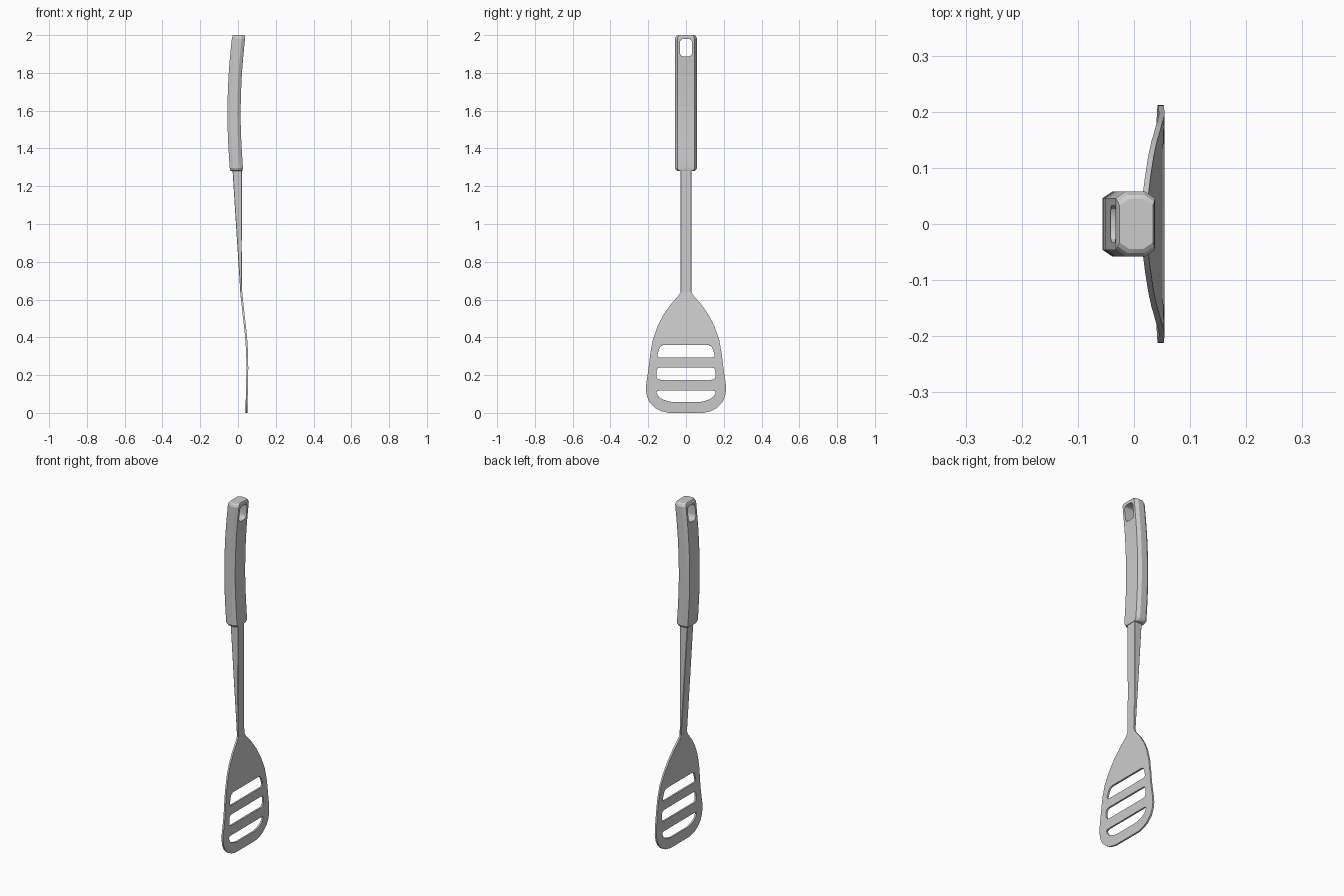
import bpy, bmesh, math
from mathutils import Vector

if "Cube" in bpy.data.objects:
    bpy.data.objects.remove(bpy.data.objects["Cube"])


def interp(keys, z):
    # Smooth (Catmull-Rom) interpolation of (z, value) pairs
    z = min(max(z, keys[0][0]), keys[-1][0])
    i = max(k for k in range(len(keys) - 1) if keys[k][0] <= z)
    slope = lambda a, b: (keys[b][1] - keys[a][1]) / (keys[b][0] - keys[a][0])
    n = len(keys) - 1
    (z0, v0), (z1, v1) = keys[i], keys[i + 1]
    m0, m1 = slope(max(i - 1, 0), i + 1), slope(i, min(i + 2, n))
    h = z1 - z0
    t = (z - z0) / h
    return ((2*t**3 - 3*t**2 + 1) * v0 + (t**3 - 2*t**2 + t) * h * m0
            + (3*t**2 - 2*t**3) * v1 + (t**3 - t**2) * h * m1)


def rounded(points, r, steps=4):
    # Replace every corner of a polygon by a small curve
    pts, out = [Vector(p) for p in points], []
    for i, p in enumerate(pts):
        a, b = pts[i - 1] - p, pts[(i + 1) % len(pts)] - p
        s = p + a.normalized() * min(r, a.length * 0.45)
        e = p + b.normalized() * min(r, b.length * 0.45)
        for k in range(steps + 1):
            t = k / steps
            out.append(s * (1-t)**2 + p * 2*t*(1-t) + e * t*t)
    return out


def mirrored(half):
    # Right half, listed top to bottom, becomes a closed outline
    return half + [(-y, z) for y, z in reversed(half)]


def finish(bm, name):
    bmesh.ops.recalc_face_normals(bm, faces=bm.faces)
    mesh = bpy.data.meshes.new(name)
    bm.to_mesh(mesh)
    bm.free()
    ob = bpy.data.objects.new(name, mesh)
    bpy.context.collection.objects.link(ob)
    return ob


def apply_and_smooth(ob, angle=25):
    bpy.ops.object.select_all(action='DESELECT')
    ob.select_set(True)
    bpy.context.view_layer.objects.active = ob
    for m in list(ob.modifiers):
        bpy.ops.object.modifier_apply(modifier=m.name)
    bpy.ops.object.shade_smooth_by_angle(angle=math.radians(angle))


def loft(name, rings):
    bm = bmesh.new()
    rows = [[bm.verts.new(p) for p in ring] for ring in rings]
    n = len(rows[0])
    for a, b in zip(rows, rows[1:]):
        for i in range(n):
            bm.faces.new((a[i], a[(i+1) % n], b[(i+1) % n], b[i]))
    bm.faces.new(rows[0])
    bm.faces.new(rows[-1])
    return finish(bm, name)


def chamfered(cx, hx, hy, dx, dy, z):
    # Rectangular section with cut corners
    half = [(hx, hy - dy), (hx - dx, hy), (-hx + dx, hy), (-hx, hy - dy)]
    return [(cx + x, y, z) for x, y in half] + [(cx + x, -y, z) for x, y in reversed(half)]


# Slotted blade: flat outline with holes, sliced, bent and thickened
BEND = [(0, 0.044), (0.15, 0.048), (0.28, 0.049), (0.4, 0.043), (0.5, 0.032), (0.64, 0.017)]
outline = mirrored([(0.027, 0.64), (0.04, 0.62), (0.08, 0.575), (0.12, 0.518), (0.15, 0.46),
                    (0.175, 0.39), (0.188, 0.32), (0.199, 0.23), (0.211, 0.15), (0.212, 0.12),
                    (0.206, 0.085), (0.19, 0.052), (0.16, 0.024), (0.13, 0.009), (0.09, 0.0)])
slots = [mirrored([(0.135, 0.36), (0.156, 0.292)]),
         mirrored([(0.157, 0.24), (0.157, 0.175)]),
         mirrored([(0.162, 0.118), (0.145, 0.08), (0.09, 0.058)])]
bm = bmesh.new()
for loop in [[Vector(p) for p in outline]] + [rounded(s, 0.024) for s in slots]:
    vs = [bm.verts.new((0, p.x, p.y)) for p in loop]
    for i in range(len(vs)):
        bm.edges.new((vs[i - 1], vs[i]))
bmesh.ops.triangle_fill(bm, edges=bm.edges[:], use_beauty=True, normal=(1, 0, 0))
for k in range(1, 16):
    bmesh.ops.bisect_plane(bm, geom=bm.verts[:] + bm.edges[:] + bm.faces[:], dist=1e-5,
                           plane_co=(0, 0, 0.04 * k), plane_no=(0, 0, 1))
for v in bm.verts:
    v.co.x = interp(BEND, v.co.z)
blade = finish(bm, "slotted_blade")
solid = blade.modifiers.new("thickness", 'SOLIDIFY')
solid.thickness = 0.01
solid.offset = 0
apply_and_smooth(blade)

# Shaft: wedge that thickens towards the handle
BACK = [(0.61, 0.014), (0.8, 0.002), (1.0, -0.011), (1.32, -0.031)]
FRONT = [(0.61, 0.023), (0.8, 0.020), (1.0, 0.020), (1.32, 0.020)]
rings = []
for k in range(9):
    z = 0.61 + 0.71 * k / 8
    a, b = interp(BACK, z), interp(FRONT, z)
    rings.append(chamfered((a + b) / 2, (b - a) / 2, 0.028, 0.002, 0.002, z))
apply_and_smooth(loft("shaft", rings))

# Handle: bowed bar with chamfered sides and softened ends
BOW = [(1.28, -0.008), (1.45, -0.018), (1.6, -0.021), (1.8, -0.014), (2.0, 0.004)]
rings = []
for z, inset in ([(1.28, 0.013), (1.285, 0.006), (1.297, 0)]
                 + [(1.297 + 0.686 * k / 12, 0) for k in range(1, 12)]
                 + [(1.983, 0), (1.995, 0.006), (2.0, 0.013)]):
    rings.append(chamfered(interp(BOW, z), 0.035 - inset * 0.4, 0.058 - inset, 0.018, 0.012, z))
handle = loft("handle", rings)

# Hanging hole through the top of the handle
hole = rounded(mirrored([(0.033, 1.98), (0.033, 1.887)]), 0.024)
cutter = loft("hole_cutter", [[(x, p.x, p.y) for p in hole] for x in (-0.15, 0.15)])
cutter.hide_render = True
cut = handle.modifiers.new("hole", 'BOOLEAN')
cut.operation = 'DIFFERENCE'
cut.solver = 'EXACT'
cut.object = cutter
apply_and_smooth(handle)
bpy.data.objects.remove(cutter)
